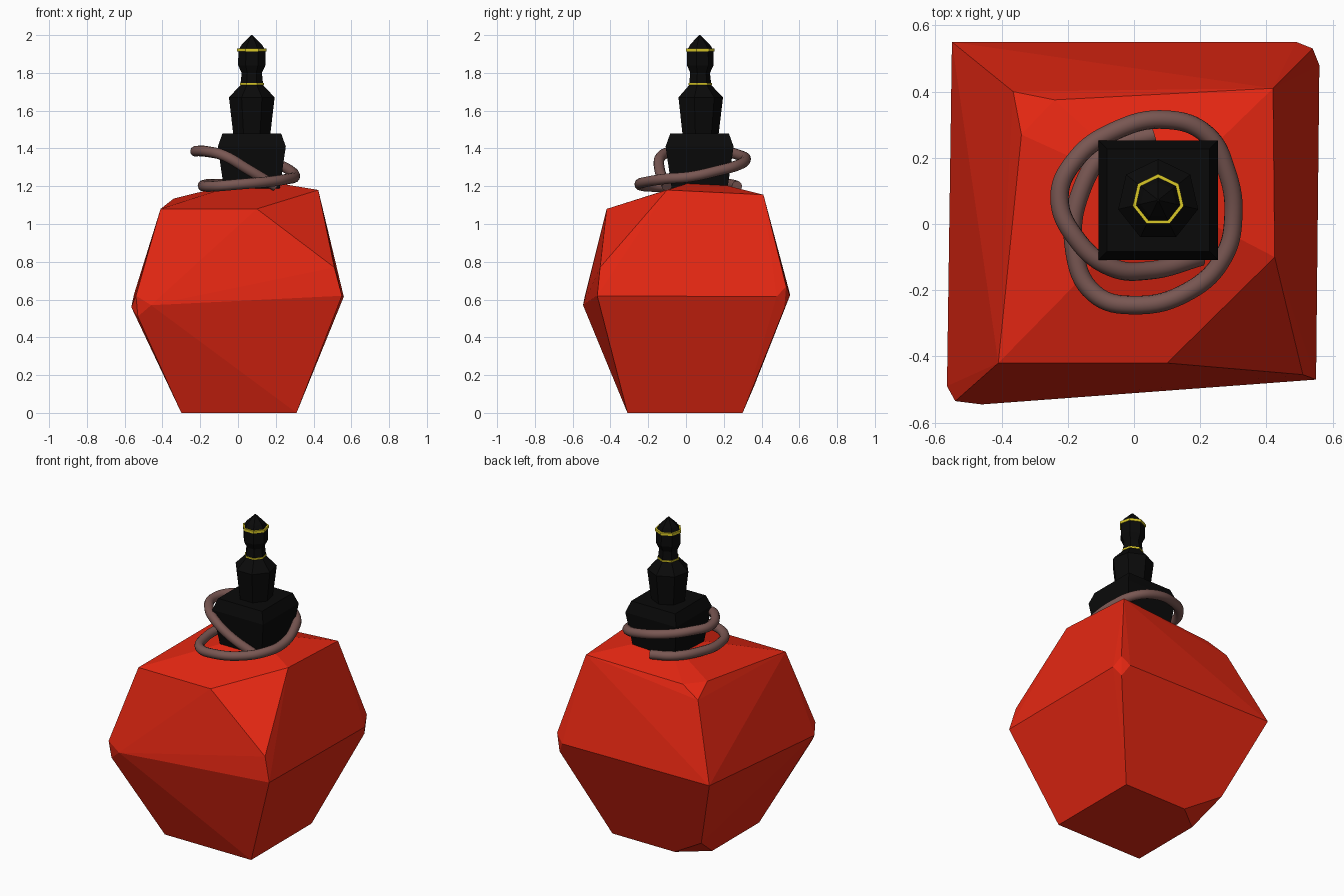
import bpy
import bmesh
from math import cos, sin, pi, radians
from mathutils import Vector

default_cube = bpy.data.objects.get("Cube")
if default_cube:
    bpy.data.objects.remove(default_cube, do_unlink=True)


def material(name, rgb):
    mat = bpy.data.materials.new(name)
    mat.use_nodes = True
    colour = (*rgb, 1.0)
    mat.diffuse_color = colour
    mat.node_tree.nodes["Principled BSDF"].inputs["Base Color"].default_value = colour
    return mat


red = material("red", (0.78, 0.02, 0.006))
black = material("black", (0.003, 0.003, 0.003))
yellow = material("yellow", (0.7, 0.58, 0.02))
brown = material("cord brown", (0.19, 0.095, 0.085))


def mesh_object(name, bm, mat):
    bmesh.ops.recalc_face_normals(bm, faces=bm.faces)
    mesh = bpy.data.meshes.new(name)
    bm.to_mesh(mesh)
    bm.free()
    mesh.materials.append(mat)
    obj = bpy.data.objects.new(name, mesh)
    bpy.context.collection.objects.link(obj)
    return obj


AXIS = Vector((0.073, 0.072, 0))


def lathe(name, profile, sides, start, mat, ring=False):
    """Turn (radius, height) points round the stem axis; ring closes the profile."""
    bm = bmesh.new()
    loops = []
    for radius, height in profile:
        loop = []
        for i in range(sides):
            a = start + 2 * pi * i / sides
            loop.append(bm.verts.new(AXIS + Vector((radius * cos(a), radius * sin(a), height))))
        loops.append(loop)
    pairs = list(zip(loops, loops[1:]))
    if ring:
        pairs.append((loops[-1], loops[0]))
    else:
        bm.faces.new(loops[0])
        bm.faces.new(loops[-1])
    for low, high in pairs:
        for i in range(sides):
            j = (i + 1) % sides
            bm.faces.new((low[i], low[j], high[j], high[i]))
    return mesh_object(name, bm, mat)


# Faceted body: convex hull of its corners
foot = [(-0.30, -0.31), (0.31, -0.31), (0.31, 0.30), (-0.13, 0.30), (-0.30, 0.165)]
corners = [Vector((x, y, 0)) for x, y in foot]
corners += [Vector(p) for p in (
    # chipped lower back corner
    (-0.36, 0.36, 0.14),
    # waist, front corner chip
    (-0.54, -0.535, 0.62), (-0.565, -0.49, 0.56), (-0.46, -0.545, 0.57), (-0.53, -0.52, 0.51),
    # waist, front corner below the long facet
    (0.55, -0.47, 0.62), (0.51, -0.455, 0.77),
    # waist, back corner chip
    (0.56, 0.48, 0.615), (0.54, 0.53, 0.67), (0.49, 0.55, 0.62), (0.53, 0.52, 0.55),
    (-0.55, 0.55, 0.63),
    # shoulders and peak
    (-0.41, -0.42, 1.08), (0.10, -0.42, 1.08), (0.425, -0.10, 1.18), (0.42, 0.41, 1.155),
    (-0.24, 0.375, 1.13), (-0.365, 0.40, 1.07), (-0.34, 0.27, 1.135),
    (0.08, 0.08, 1.238),
)]
bm = bmesh.new()
for corner in corners:
    bm.verts.new(corner)
hull = bmesh.ops.convex_hull(bm, input=bm.verts)
unused = {v for v in hull["geom_interior"] if isinstance(v, bmesh.types.BMVert)}
bmesh.ops.delete(bm, geom=list(unused), context="VERTS")
bmesh.ops.dissolve_limit(bm, angle_limit=radians(3), verts=bm.verts, edges=bm.edges)
mesh_object("faceted_body", bm, red)

# Square collar with a sloped top
root2 = 2 ** 0.5
collar = [(0.145, 1.17), (0.18, 1.41), (0.155, 1.48)]
lathe("collar", [(r * root2, z) for r, z in collar], 4, pi / 4, black)

# Stem, neck and pointed knob
stem = [(0.1, 1.47), (0.124, 1.67), (0.062, 1.735), (0.055, 1.80),
        (0.074, 1.84), (0.073, 1.92), (0.055, 1.95), (0.004, 2.0)]
lathe("stem", stem, 7, pi / 2, black)

# Thin yellow bands
for name, radius, height, half in (("upper_band", 0.073, 1.92, 0.008), ("lower_band", 0.059, 1.742, 0.005)):
    inner, outer = radius - 0.006, radius + 0.006
    profile = [(inner, height - half), (outer, height - half), (outer, height + half), (inner, height + half)]
    lathe(name, profile, 7, pi / 2, yellow, ring=True)

# Cord wound round the collar
path = [
    (0.06, 0.27, 1.2), (-0.07, 0.23, 1.21), (-0.16, 0.10, 1.21), (-0.18, -0.08, 1.2),
    (-0.12, -0.21, 1.2), (0.0, -0.245, 1.21), (0.17, -0.20, 1.225), (0.27, -0.10, 1.24),
    (0.3, 0.02, 1.25), (0.28, 0.16, 1.28), (0.22, 0.27, 1.31), (0.1, 0.315, 1.34),
    (-0.06, 0.28, 1.365), (-0.18, 0.19, 1.385), (-0.225, 0.08, 1.385), (-0.17, -0.05, 1.385),
    (-0.07, -0.13, 1.36), (0.05, -0.14, 1.29), (0.2, -0.10, 1.2),
]
curve = bpy.data.curves.new("cord", "CURVE")
curve.dimensions = "3D"
curve.bevel_depth = 0.028
curve.bevel_resolution = 4
curve.resolution_u = 8
curve.use_fill_caps = True
spline = curve.splines.new("BEZIER")
spline.bezier_points.add(len(path) - 1)
for point, position in zip(spline.bezier_points, path):
    point.co = position
    point.handle_left_type = point.handle_right_type = "AUTO"
curve.materials.append(brown)
cord = bpy.data.objects.new("cord", curve)
bpy.context.collection.objects.link(cord)

# Turn the cord into a smooth mesh
for obj in bpy.context.selected_objects:
    obj.select_set(False)
cord.select_set(True)
bpy.context.view_layer.objects.active = cord
bpy.ops.object.convert(target="MESH")
bpy.ops.object.shade_smooth_by_angle(angle=radians(50))
